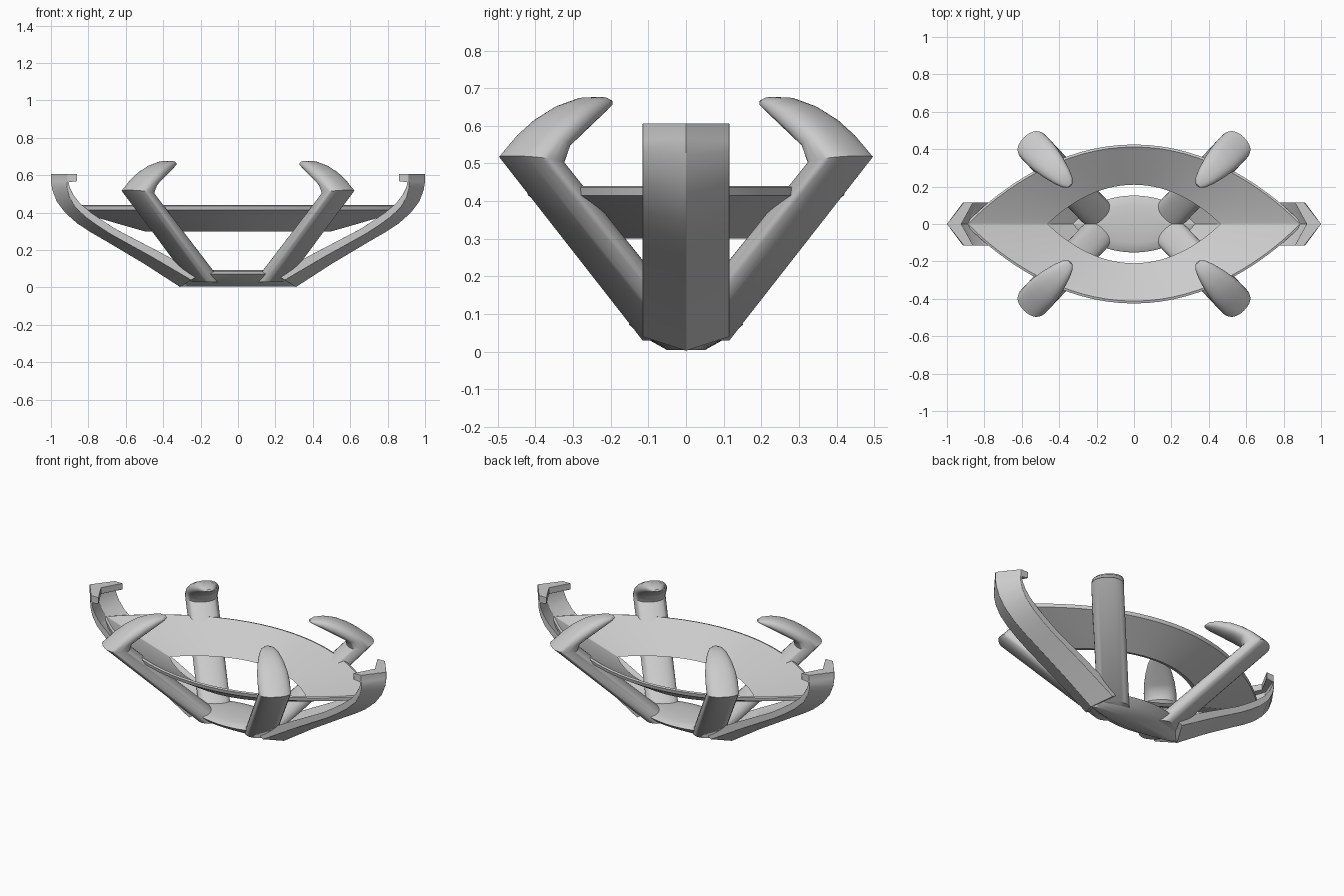
import bpy, bmesh, math
from mathutils import Vector

if "Cube" in bpy.data.objects:
    bpy.data.objects.remove(bpy.data.objects["Cube"])


def finish(name, bm, angle=35, bevel=0.0):
    bmesh.ops.recalc_face_normals(bm, faces=bm.faces)
    me = bpy.data.meshes.new(name)
    bm.to_mesh(me)
    bm.free()
    ob = bpy.data.objects.new(name, me)
    bpy.context.collection.objects.link(ob)
    if bevel:
        m = ob.modifiers.new("soft_edges", 'BEVEL')
        m.width, m.segments, m.limit_method = bevel, 3, 'ANGLE'
        m.angle_limit = math.radians(40)
    bpy.ops.object.select_all(action='DESELECT')
    bpy.context.view_layer.objects.active = ob
    ob.select_set(True)
    bpy.ops.object.shade_smooth_by_angle(angle=math.radians(angle))
    return ob


def loft(name, sections, closed=False, **kw):
    # skin equal-sized closed loops; closed joins last to first, otherwise cap
    bm = bmesh.new()
    loops = [[bm.verts.new(p) for p in s] for s in sections]
    pairs = list(zip(loops, loops[1:])) + ([(loops[-1], loops[0])] if closed else [])
    n = len(loops[0])
    for a, b in pairs:
        for i in range(n):
            j = (i + 1) % n
            bm.faces.new((a[i], a[j], b[j], b[i]))
    if not closed:
        bm.faces.new(loops[0])
        bm.faces.new(loops[-1])
    return finish(name, bm, **kw)


def marquise(a, b, z, n=40):
    # pointed oval outline, tips on the x axis
    pts = []
    for side in (1, -1):
        for i in range(n):
            u = side * math.cos(math.pi * i / n)
            pts.append((a * u, side * b * (1 - u * u) ** 0.95, z))
    return pts


# dished pointed ring
loft("seat_ring", [marquise(*s) for s in (
    (0.90, 0.425, 0.436), (0.90, 0.420, 0.415), (0.50, 0.235, 0.300),
    (0.46, 0.210, 0.308), (0.885, 0.412, 0.440))], closed=True)

# small domed base
loft("base", [marquise(*s) for s in (
    (0.31, 0.05, 0.004), (0.35, 0.115, 0.04), (0.38, 0.152, 0.072),
    (0.36, 0.14, 0.08), (0.30, 0.10, 0.088), (0.2, 0.04, 0.092))], angle=50)

# four bent claws: outer (t, z), inner (t, z), half width
CLAW = [((-0.45, 0.03), (-0.60, 0.03), 0.088),
        ((0.075, 0.52), (-0.075, 0.50), 0.09),
        ((0.0, 0.58), (-0.085, 0.54), 0.09),
        ((-0.06, 0.622), (-0.125, 0.565), 0.085),
        ((-0.125, 0.655), (-0.18, 0.598), 0.073),
        ((-0.195, 0.675), (-0.235, 0.630), 0.055),
        ((-0.25, 0.677), (-0.27, 0.650), 0.036),
        ((-0.28, 0.670), (-0.285, 0.660), 0.014)]
DIR, SIDE = Vector((0.69, 0.724, 0)), Vector((-0.724, 0.69, 0))
ELBOW = Vector((0.535, 0.41, 0))


def claw_section(outer, inner, w, sx, sy, n=24):
    o, i = (ELBOW + DIR * p[0] + Vector((0, 0, p[1])) for p in (outer, inner))
    mid, half = (o + i) / 2, (o - i) / 2
    pts = []
    for k in range(n):
        c, s = math.cos(2 * math.pi * k / n), math.sin(2 * math.pi * k / n)
        c = math.copysign(abs(c) ** 0.85, c)
        s = math.copysign(abs(s) ** 0.85, s)
        p = mid + half * c + SIDE * (w * s)
        pts.append((p.x * sx, p.y * sy, p.z))
    return pts


for sx, xn in ((-1, "left"), (1, "right")):
    for sy, yn in ((-1, "front"), (1, "back")):
        loft(f"{yn}_{xn}_claw", [claw_section(*c, sx, sy) for c in CLAW], angle=45)

# end guards with V section: outer ridge (x, z), inner edge (x, z), shoulder fraction
GUARD = [((0.31, 0.002), (0.20, 0.070), 0.55), ((0.50, 0.125), (0.42, 0.190), 0.55),
         ((0.71, 0.250), (0.65, 0.310), 0.55), ((0.79, 0.296), (0.72, 0.355), 0.57),
         ((0.86, 0.342), (0.785, 0.400), 0.6), ((0.925, 0.400), (0.845, 0.450), 0.65),
         ((0.97, 0.460), (0.88, 0.495), 0.75), ((0.993, 0.520), (0.90, 0.535), 0.85),
         ((1.0, 0.562), (0.905, 0.562), 0.9), ((1.0, 0.568), (0.86, 0.568), 0.64),
         ((1.0, 0.606), (0.86, 0.606), 0.64)]


def guard_section(p, q, f, s, w=0.115):
    def at(t, y):
        return (s * (p[0] + (q[0] - p[0]) * t), y, p[1] + (q[1] - p[1]) * t)
    return [at(0, 0), at(f, w), at(1, w), at(0.55, 0), at(1, -w), at(f, -w)]


for s, nm in ((-1, "left"), (1, "right")):
    loft(nm + "_end_guard", [guard_section(*g, s) for g in GUARD], angle=30, bevel=0.006)
